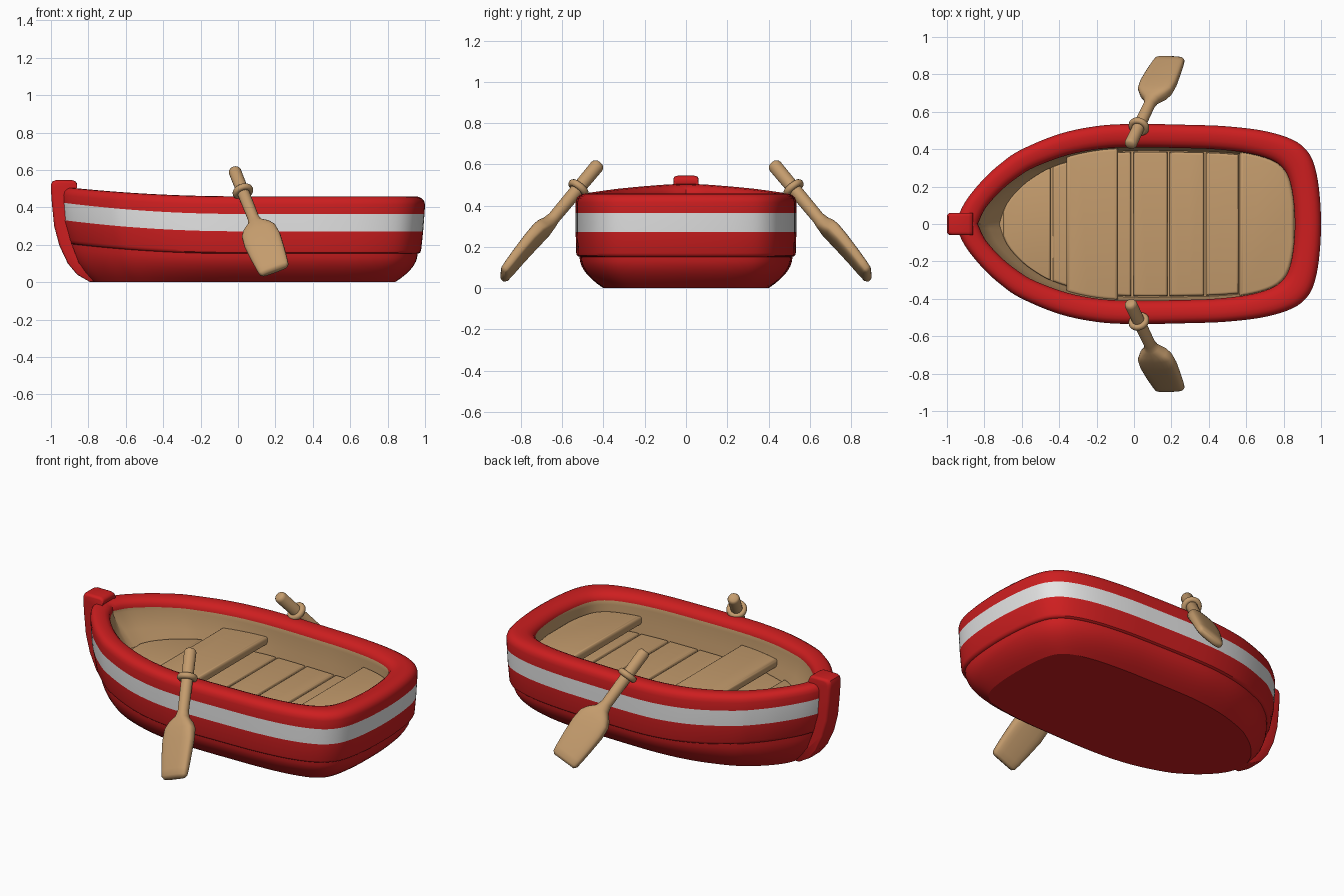
import bpy, bmesh, math
from mathutils import Vector

if "Cube" in bpy.data.objects:
    bpy.data.objects.remove(bpy.data.objects["Cube"])


def material(name, rgb):
    m = bpy.data.materials.new(name)
    m.diffuse_color = (*rgb, 1)
    m.use_nodes = True
    m.node_tree.nodes["Principled BSDF"].inputs["Base Color"].default_value = m.diffuse_color
    return m


RED = material("red paint", (0.61, 0.013, 0.014))
WHITE = material("white stripe", (0.78, 0.78, 0.78))
WOOD = material("wood", (0.55, 0.33, 0.152))


def finish(name, bm, mats, angle=40):
    bmesh.ops.recalc_face_normals(bm, faces=bm.faces[:])
    me = bpy.data.meshes.new(name)
    bm.to_mesh(me)
    bm.free()
    for m in mats:
        me.materials.append(m)
    ob = bpy.data.objects.new(name, me)
    bpy.context.collection.objects.link(ob)
    bpy.ops.object.select_all(action='DESELECT')
    ob.select_set(True)
    bpy.context.view_layer.objects.active = ob
    bpy.ops.object.shade_smooth_by_angle(angle=math.radians(angle))
    return ob


def loft(bm, rings, mat_of=lambda i: 0):
    rows = [[bm.verts.new(p) for p in r] for r in rings]
    n = len(rows[0])
    for i in range(len(rows) - 1):
        for j in range(n):
            k = (j + 1) % n
            f = bm.faces.new((rows[i][j], rows[i][k], rows[i + 1][k], rows[i + 1][j]))
            f.material_index = mat_of(i)
    bm.faces.new(rows[0]).material_index = mat_of(0)
    bm.faces.new(rows[-1]).material_index = mat_of(len(rows) - 2)


# Half plan of the boat from bow to stern, smoothed and normalised
ctrl = [(-.95, 0), (-.9, .115), (-.8, .24), (-.7, .33), (-.6, .397), (-.4, .48), (-.2, .523),
        (0, .535), (.3, .53), (.5, .522), (.7, .497), (.85, .45), (.93, .385), (.97, .295),
        (.992, .16), (1, 0)]
ctrl = [Vector(c) for c in ctrl]
ext = [2 * ctrl[0] - ctrl[1]] + ctrl + [Vector((.992, -.16))]
half = []
for i in range(1, len(ext) - 2):
    a, b, c, d = ext[i - 1:i + 3]
    for s in range(4):
        t = s / 4
        half.append(.5 * (2 * b + (c - a) * t + (2 * a - 5 * b + 4 * c - d) * t * t
                          + (3 * b - a - 3 * c + d) * t ** 3))
half.append(ctrl[-1])
half = [((p.x + .95) / 1.95, max(p.y, 0) / .535) for p in half]


def lift(x, z):
    rise = .058 if z < .4 else .049
    return rise * (max(0, -x) / .92) ** 2 * min(1, z / .16)


def ring(xb, xs, hw, z, p=1):
    pts = [(xb + (xs - xb) * t, hw * y ** p) for t, y in half]
    pts += [(x, -y) for x, y in pts[-2:0:-1]]
    return [(x, y, z + lift(x, z)) for x, y in pts]


# Hull: rounded bottom, overlapping side, rim, inside wall and floor in one loft
levels = []
for i in range(8):
    f = 1 - (1 - i / 7) ** 2
    levels.append((-.78 - .115 * f, .84 + .12 * f, .40 + .116 * f, .152 * i / 7, .82 + .18 * f))
levels += [(-.905, .968, .523, .154), (-.913, .974, .529, .159), (-.92, .979, .532, .17),
           (-.945, .99, .535, .272), (-.953, .997, .535, .365), (-.955, 1, .535, .415),
           (-.95, .995, .53, .434), (-.94, .983, .521, .447), (-.925, .968, .506, .456),
           (-.905, .945, .485, .459), (-.87, .905, .453, .457), (-.85, .885, .432, .448),
           (-.838, .868, .418, .435), (-.835, .86, .41, .415), (-.835, .86, .41, .39),
           (-.78, .858, .402, .30, .95), (-.72, .855, .392, .225, .85)]
bm = bmesh.new()
loft(bm, [ring(*l) for l in levels], lambda i: 1 if i == 11 else 2 if i >= 21 else 0)
finish("hull", bm, [RED, WHITE, WOOD], angle=32)


def rounded_slab(name, outline, mat, axis, lo, hi, r, mid, size):
    # Slab whose outline shrinks about its middle to round the edges
    bm = bmesh.new()
    steps = [(r * (1 - math.sin(u)), lo + r * (1 - math.cos(u)))
             for u in (math.pi / 8 * k for k in range(5))]
    steps += [(inset, lo + hi - h) for inset, h in steps[::-1]]
    rings = []
    for inset, h in steps:
        pts = [(mid[0] + (a - mid[0]) * (1 - 2 * inset / size[0]),
                mid[1] + (b - mid[1]) * (1 - 2 * inset / size[1])) for a, b in outline]
        rings.append([(a, b, h) if axis == 'z' else (a, h, b) for a, b in pts])
    loft(bm, rings)
    return finish(name, bm, [mat], angle=45)


def board(name, x0, x1, lo, hi, xb, xs, hw, p, r):
    # Board across the boat whose ends follow the plan curve
    def width(x):
        t = (x - xb) / (xs - xb)
        for (t0, y0), (t1, y1) in zip(half, half[1:]):
            if t0 <= t <= t1:
                return hw * (y0 + (y1 - y0) * (t - t0) / (t1 - t0)) ** p
        return .01
    xsamp = [x0 + (x1 - x0) * (1 - math.cos(math.pi * i / 16)) / 2 for i in range(17)]
    side = [(x, width(x)) for x in xsamp]
    wide = 2 * max(y for x, y in side)
    rounded_slab(name, side + [(x, -y) for x, y in side[::-1]], WOOD, 'z', lo, hi, r,
                 ((x0 + x1) / 2, 0), (x1 - x0, wide))


# Floor planks and seats
cuts = [-.705, -.44, -.225, -.01, .185, .38, .565, .83]
for i, (a, b) in enumerate(zip(cuts, cuts[1:])):
    board(f"floor_plank_{i + 1}", a + .006, b - .006, .205, .275 if i == 0 else .255,
          -.715, .855, .386, .78, .013)
board("middle_seat", -.36, -.085, .295, .35, -.83, .86, .41, 1, .02)
board("stern_seat", .565, .857, .295, .353, -.83, .862, .41, 1, .02)

# Bow post with its cap, rounded along the edges
post = [(-.79, 0), (-.86, .04), (-.91, .1), (-.955, .195), (-.983, .3), (-.995, .42),
        (-1, .49), (-1, .52), (-.993, .538), (-.975, .545), (-.885, .545), (-.867, .538),
        (-.86, .525), (-.865, .505), (-.89, .495), (-.93, .47), (-.935, .33), (-.9, .22),
        (-.85, .1), (-.76, 0)]
rounded_slab("bow_post", post, RED, 'y', -.06, .06, .02, (-.86, .2), (.27, 1.0))

# Oars: (distance from grip end, half width, half thickness, outward bow of the blade)
stations = [(0, .022, .022, 0), (.008, .03, .03, 0), (.02, .034, .034, 0), (.36, .031, .031, 0),
            (.395, .042, .037, .002), (.43, .075, .039, .006), (.465, .096, .038, .01),
            (.53, .102, .035, .012), (.62, .096, .031, .012), (.70, .088, .028, .01),
            (.735, .083, .025, .009), (.75, .07, .015, .008)]
for label, s in (("front", -1), ("back", 1)):
    top = Vector((-.022, s * .42, .605))
    a = (Vector((.195, s * .875, .06)) - top).normalized()
    w = Vector((1, -.04 * s, .37))
    w = (w - w.dot(a) * a).normalized()
    n = a.cross(w)
    rings = []
    for d, hw, ht, bow in stations:
        e = .6 if d > .42 else 1  # blade sections are flatter than an ellipse
        rings.append([top + a * d - n * s * bow
                      + w * hw * math.copysign(abs(math.cos(u)) ** e, math.cos(u))
                      + n * ht * math.copysign(abs(math.sin(u)) ** e, math.sin(u))
                      for u in (2 * math.pi * k / 24 for k in range(24))])
    bm = bmesh.new()
    loft(bm, rings)
    finish(label + "_oar", bm, [WOOD], angle=60)
    # Rowlock ring around the shaft
    c = top + a * .165
    bm = bmesh.new()
    grid = []
    for i in range(28):
        u = 2 * math.pi * i / 28
        r = w * math.cos(u) + n * math.sin(u)
        grid.append([bm.verts.new(c + r * (.04 + .017 * math.cos(v)) + a * .018 * math.sin(v))
                     for v in (2 * math.pi * k / 12 for k in range(12))])
    for i in range(28):
        for k in range(12):
            j, m = (i + 1) % 28, (k + 1) % 12
            bm.faces.new((grid[i][k], grid[j][k], grid[j][m], grid[i][m]))
    finish(label + "_rowlock", bm, [WOOD], angle=60)
